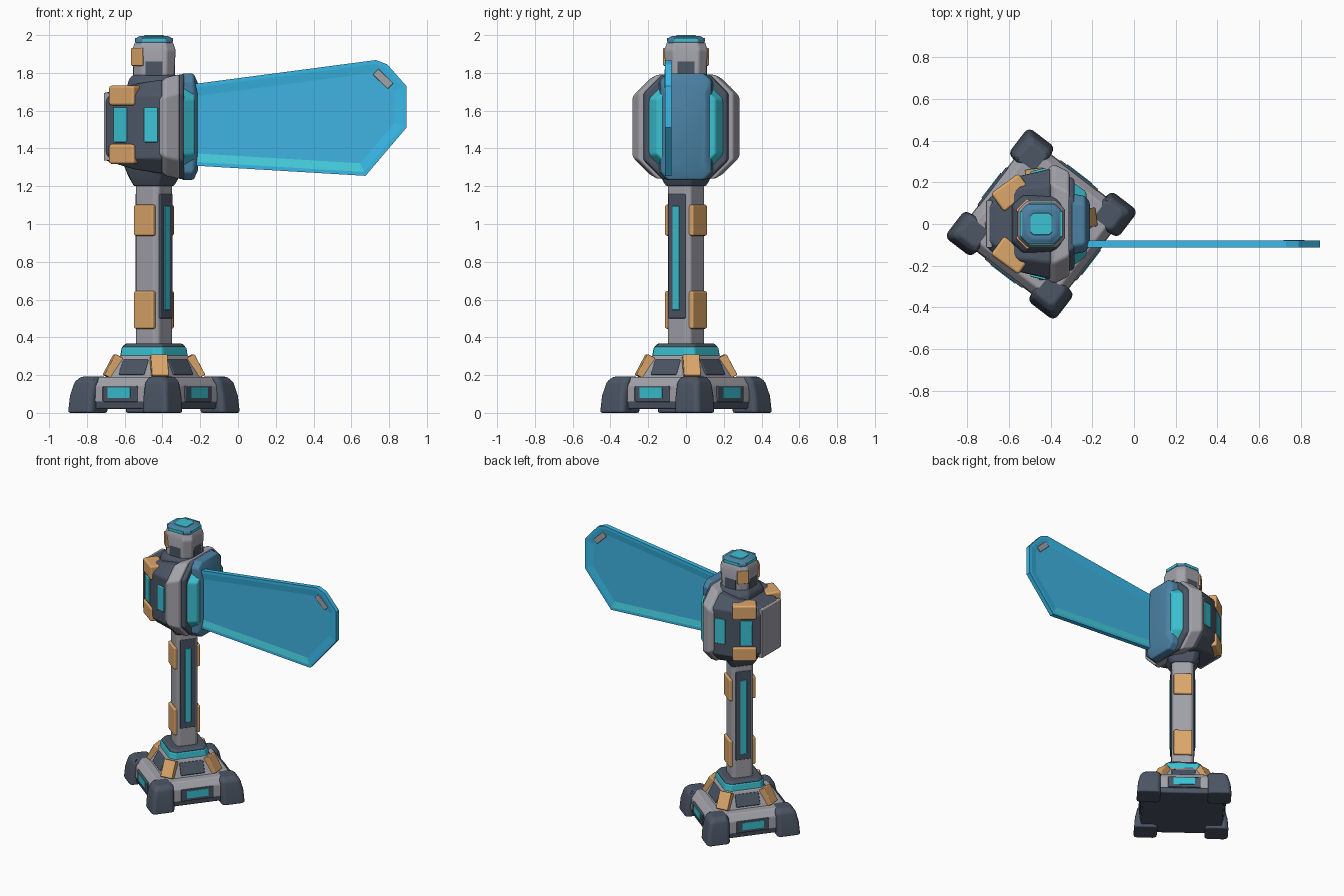
import bpy, bmesh, math
from mathutils import Matrix, Vector

if "Cube" in bpy.data.objects:
    bpy.data.objects.remove(bpy.data.objects["Cube"])

C = Vector((-0.445, 0, 0))      # axis of the post
TURN = -37.5                    # base and column are turned about that axis
HZ = 1.515                      # height of the head centre


def material(name, r, g, b):
    m = bpy.data.materials.new(name)
    m.diffuse_color = (r, g, b, 1)
    m.use_nodes = True
    m.node_tree.nodes["Principled BSDF"].inputs["Base Color"].default_value = m.diffuse_color
    return m


GRAY = material("light_metal", 0.36, 0.36, 0.40)
DARK = material("dark_metal", 0.072, 0.092, 0.13)
ORANGE = material("orange_trim", 0.72, 0.385, 0.145)
CYAN = material("cyan_light", 0.045, 0.54, 0.65)
BLUE = material("blue_panel", 0.05, 0.45, 0.76)
RIM = material("bright_blue_rim", 0.04, 0.48, 0.80)
TEAL = material("teal_band", 0.06, 0.62, 0.72)
STEEL = material("steel_blue", 0.07, 0.22, 0.37)


def finish(name, bm, mats, bevel=0.01):
    bmesh.ops.recalc_face_normals(bm, faces=bm.faces)
    me = bpy.data.meshes.new(name)
    bm.to_mesh(me)
    bm.free()
    for m in mats:
        me.materials.append(m)
    ob = bpy.data.objects.new(name, me)
    bpy.context.collection.objects.link(ob)
    if bevel:
        for p in me.polygons:
            p.use_smooth = True
        mod = ob.modifiers.new("bevel", 'BEVEL')
        mod.width, mod.segments, mod.limit_method = bevel, 2, 'ANGLE'
        mod.angle_limit = math.radians(25)
        mod.harden_normals = True
    return ob


def octagon(a, b, c):
    """Rectangle of half sizes a, b with corners cut by c."""
    return [(a, -b + c), (a, b - c), (a - c, b), (-a + c, b),
            (-a, b - c), (-a, -b + c), (-a + c, -b), (a - c, -b)]


def loft(name, rings, mat, bevel=0.01):
    bm = bmesh.new()
    vs = [[bm.verts.new(p) for p in ring] for ring in rings]
    n = len(rings[0])
    for lo, hi in zip(vs, vs[1:]):
        for i in range(n):
            j = (i + 1) % n
            bm.faces.new((lo[i], lo[j], hi[j], hi[i]))
    bm.faces.new(vs[0])
    bm.faces.new(vs[-1])
    return finish(name, bm, [mat], bevel)


def stack(name, levels, mat, turn=TURN, off=(0, 0), bevel=0.01):
    """Upright loft of cut squares; levels are (z, half, cut, inward pull)."""
    M = Matrix.Translation(C) @ Matrix.Rotation(math.radians(turn), 4, 'Z')
    rings = []
    for z, h, c, pull in levels:
        ox, oy = (o - math.copysign(pull, o) if o else 0 for o in off)
        rings.append([M @ Vector((x + ox, y + oy, z)) for x, y in octagon(h, h, c)])
    return loft(name, rings, mat, bevel)


def sideways(name, levels, mat, bevel=0.012):
    """Loft along x for the head; levels are (x, half y, half z, cut)."""
    return loft(name, [[(x, p, HZ + q) for p, q in octagon(a, b, c)]
                       for x, a, b, c in levels], mat, bevel)


def panel(name, ang, r, z, size, mat, tilt=0, t=0, bevel=0.006):
    """Box of (depth, width, height) facing outward at an angle round the post."""
    M = (Matrix.Translation(C) @ Matrix.Rotation(math.radians(ang), 4, 'Z')
         @ Matrix.Translation((r, t, z)) @ Matrix.Rotation(math.radians(tilt), 4, 'Y')
         @ Matrix.Diagonal((*size, 1)))
    bm = bmesh.new()
    bmesh.ops.create_cube(bm, size=1, matrix=M)
    return finish(name, bm, [mat], bevel)


# Base: plate, four feet, side lights
stack("base_bottom", [(0.02, 0.285, 0.02, 0), (0.07, 0.29, 0.02, 0)], DARK)
stack("base_plate", [(0.055, 0.295, 0.02, 0), (0.145, 0.29, 0.02, 0), (0.19, 0.255, 0.02, 0)], GRAY)
for i, (sx, sy) in enumerate([(1, 1), (1, -1), (-1, 1), (-1, -1)]):
    stack(f"foot_{i}", [(0, 0.083, 0.018, 0), (0.09, 0.080, 0.018, 0.004),
                        (0.165, 0.072, 0.018, 0.014), (0.192, 0.055, 0.018, 0.022)],
          DARK, off=(0.25 * sx, 0.25 * sy), bevel=0.014)
for i in range(4):
    a = TURN + 90 * i
    panel(f"base_light_frame_{i}", a, 0.285, 0.10, (0.03, 0.23, 0.085), DARK)
    panel(f"base_light_{i}", a, 0.300, 0.107, (0.009, 0.15, 0.055), CYAN, bevel=0)
    # Orange ribs on the diagonals of the pedestal
    panel(f"pedestal_rib_{i}", a + 45, 0.218, 0.245, (0.05, 0.09, 0.125), ORANGE, tilt=-28)
    panel(f"pedestal_panel_{i}", a, 0.172, 0.24, (0.02, 0.17, 0.09), DARK, tilt=-28)

# Pedestal
stack("pedestal", [(0.18, 0.205, 0.06, 0), (0.305, 0.145, 0.035, 0)], GRAY)
stack("pedestal_light_ring", [(0.295, 0.144, 0.035, 0), (0.35, 0.138, 0.035, 0)], CYAN)
stack("pedestal_cap", [(0.345, 0.138, 0.035, 0), (0.367, 0.125, 0.035, 0)], DARK)

# Column with light strips on two faces and orange clamps on the other two
stack("column", [(0.35, 0.078, 0.02, 0), (1.3, 0.078, 0.02, 0)], GRAY)
for i in range(2):
    a = TURN + 180 * i
    panel(f"column_panel_{i}", a, 0.074, 0.83, (0.022, 0.11, 0.66), DARK)
    panel(f"column_strip_{i}", a, 0.084, 0.82, (0.012, 0.045, 0.55), CYAN, bevel=0.003)
    for j, (z, h) in enumerate([(0.545, 0.2), (1.02, 0.165)]):
        panel(f"column_clamp_{i}_{j}", a + 90, 0.078, z, (0.034, 0.13, h), ORANGE, bevel=0.01)
stack("head_collar", [(1.2, 0.085, 0.02, 0), (1.25, 0.11, 0.03, 0), (1.32, 0.13, 0.03, 0)], DARK)

# Head body, light metal ring, lit front with a blue cover
sideways("head_body", [(-0.70, 0.12, 0.18, 0.04), (-0.55, 0.23, 0.225, 0.06),
                       (-0.40, 0.265, 0.25, 0.08)], DARK)
sideways("head_ring", [(-0.42, 0.262, 0.22, 0.08), (-0.385, 0.287, 0.26, 0.1),
                       (-0.31, 0.25, 0.278, 0.1)], GRAY)
sideways("head_front_rim", [(-0.33, 0.235, 0.272, 0.1), (-0.285, 0.215, 0.28, 0.1)], DARK)
sideways("head_front_light", [(-0.30, 0.205, 0.24, 0.09), (-0.228, 0.155, 0.225, 0.08)], CYAN)
sideways("head_front_cover", [(-0.30, 0.145, 0.282, 0.04), (-0.235, 0.135, 0.282, 0.04),
                              (-0.212, 0.105, 0.23, 0.05)], STEEL)
panel("head_back_plate", 180, 0.25, HZ, (0.03, 0.23, 0.36), GRAY)
for s, side in ((1, "back"), (-1, "front")):
    # Orange blocks above and below a window, plus a second window
    for z, tag in ((1.68, "upper"), (1.37, "lower")):
        panel(f"head_block_{side}_{tag}", 126 * s, 0.206, z, (0.11, 0.165, 0.105), ORANGE,
              t=0.028 * s, bevel=0.014)
    panel(f"head_window_{side}_a", 126 * s, 0.248, 1.525, (0.016, 0.085, 0.185), CYAN, t=0.04 * s)
    panel(f"head_window_{side}_b", 103 * s, 0.250, 1.525, (0.016, 0.075, 0.185), CYAN, t=-0.042 * s)

# Top post and lamp
stack("top_collar", [(1.68, 0.15, 0.05, 0), (1.76, 0.135, 0.05, 0), (1.79, 0.112, 0.045, 0)], DARK, 0)
stack("top_post", [(1.75, 0.105, 0.04, 0), (1.92, 0.115, 0.045, 0), (1.965, 0.1, 0.04, 0)], GRAY, 0)
for i in range(4):
    panel(f"top_post_panel_{i}", 90 * i, 0.107, 1.83, (0.009, 0.09, 0.12), DARK, bevel=0)
for i, a in enumerate((135, -135)):
    panel(f"top_post_tab_{i}", a, 0.122, 1.885, (0.025, 0.08, 0.095), ORANGE)
stack("top_lamp", [(1.955, 0.1, 0.035, 0), (1.982, 0.098, 0.035, 0), (1.996, 0.075, 0.03, 0)], STEEL, 0)
stack("top_lamp_glow", [(1.98, 0.055, 0.015, 0), (2.0, 0.052, 0.015, 0)], CYAN, 0, bevel=0.003)
for i in range(4):
    panel(f"top_lamp_light_{i}", 90 * i, 0.097, 1.975, (0.009, 0.12, 0.02), CYAN, bevel=0)

# Blade: flat panel with raised rim, teal band along the bottom and the hinge end
outline = [(-0.28, 1.735), (0.73, 1.868), (0.79, 1.845), (0.892, 1.73),
           (0.892, 1.51), (0.675, 1.255), (-0.28, 1.312)]
bm = bmesh.new()
sides = [[bm.verts.new((x, y, z)) for x, z in outline] for y in (-0.112, -0.078)]
caps = [bm.faces.new(v) for v in sides]
for i in range(7):
    j = (i + 1) % 7
    bm.faces.new((sides[0][i], sides[0][j], sides[1][j], sides[1][i]))
bmesh.ops.recalc_face_normals(bm, faces=bm.faces)
for f in bm.faces:
    f.material_index = 1
for f in caps:
    bmesh.ops.inset_individual(bm, faces=[f], thickness=0.02, use_even_offset=True)
    ring = bmesh.ops.inset_individual(bm, faces=[f], thickness=0.045, depth=-0.007,
                                      use_even_offset=True)["faces"]
    f.material_index = 0
    for r in ring:
        m = r.calc_center_median()
        r.material_index = 2 if m.x < -0.15 or (m.z < 1.42 and m.x < 0.5) else 1
finish("blade", bm, [BLUE, RIM, TEAL], bevel=0)

# Small metal tab in the blade's upper corner
bm = bmesh.new()
bmesh.ops.create_cube(bm, size=1, matrix=Matrix.Translation((0.768, -0.095, 1.768))
                      @ Matrix.Rotation(math.radians(44), 4, 'Y')
                      @ Matrix.Diagonal((0.11, 0.036, 0.042, 1)))
finish("blade_tab", bm, [GRAY], bevel=0.004)
